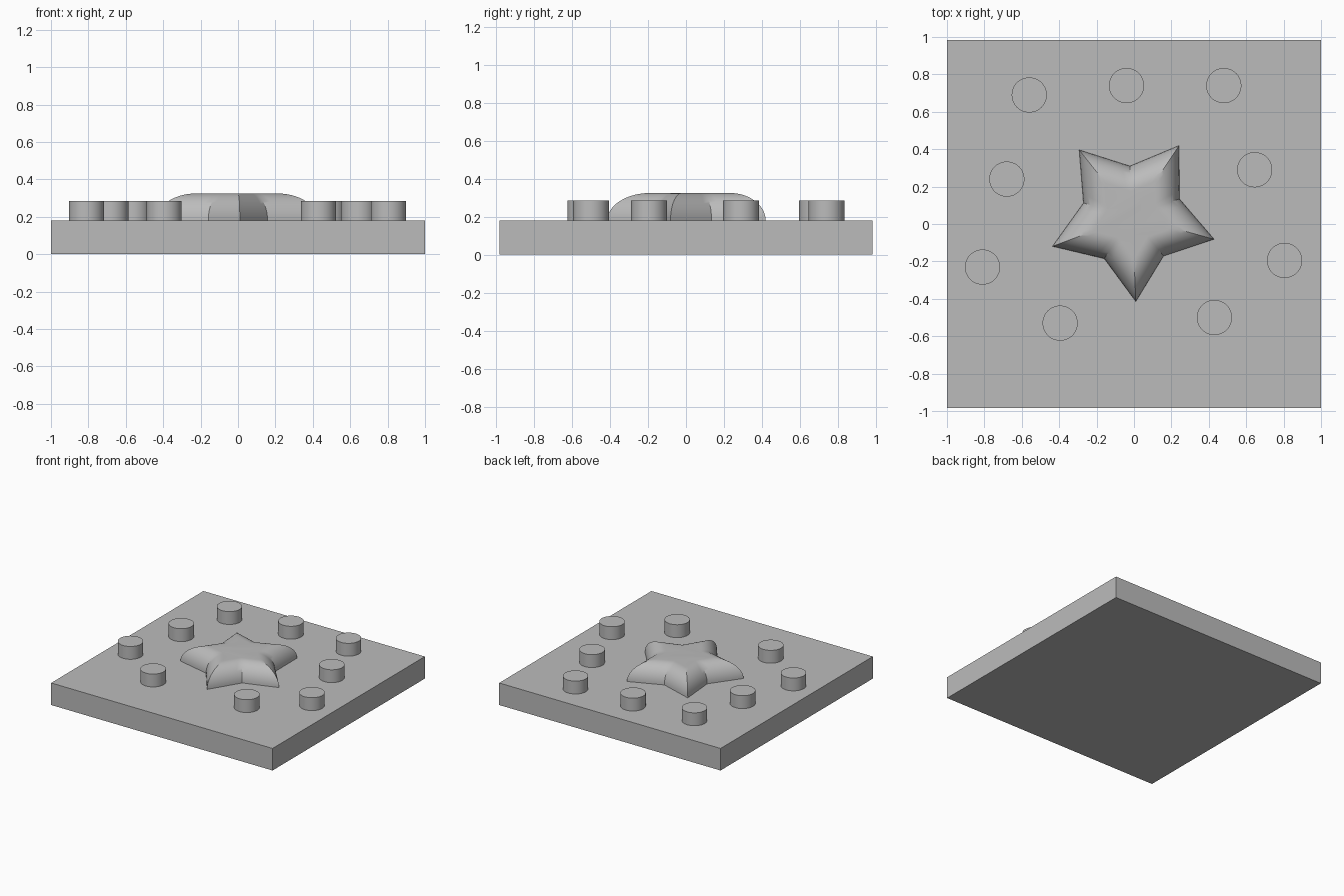
import bpy
import bmesh
import math

cube = bpy.data.objects.get("Cube")
if cube:
    bpy.data.objects.remove(cube, do_unlink=True)

grey = bpy.data.materials.new("plain_grey")
grey.use_nodes = True
colour = (0.5, 0.5, 0.5, 1)
grey.diffuse_color = colour
grey.node_tree.nodes["Principled BSDF"].inputs["Base Color"].default_value = colour

BASE_TOP = 0.18


def finish(obj, name, smooth=True):
    obj.name = name
    obj.data.materials.append(grey)
    if smooth:
        bpy.ops.object.select_all(action="DESELECT")
        obj.select_set(True)
        bpy.context.view_layer.objects.active = obj
        bpy.ops.object.shade_smooth_by_angle(angle=math.radians(30))


# Base plate
bpy.ops.mesh.primitive_cube_add(size=1, location=(0, 0, BASE_TOP / 2))
plate = bpy.context.object
plate.scale = (2, 1.965, BASE_TOP)
bpy.ops.object.transform_apply(location=False, rotation=False, scale=True)
finish(plate, "base_plate", smooth=False)

# Round studs scattered around the star
STUD_HEIGHT = 0.105
studs = [(-0.56, 0.69), (-0.04, 0.74), (0.48, 0.74), (-0.68, 0.24), (0.645, 0.29),
         (-0.81, -0.23), (0.805, -0.195), (-0.395, -0.53), (0.43, -0.5)]
for i, (x, y) in enumerate(studs):
    bpy.ops.mesh.primitive_cylinder_add(vertices=48, radius=0.094, depth=STUD_HEIGHT,
                                        location=(x, y, BASE_TOP + STUD_HEIGHT / 2))
    finish(bpy.context.object, f"stud_{i + 1}")

# Domed star: shrinking star outlines stacked on a quarter-ellipse, flat in the middle
STAR_HEIGHT, OUTER, INNER = 0.145, 0.455, 0.27
RINGS, FLAT, SPLIT = 14, 0.5, 6
start = math.radians(-87.5)

corners = []
for k in range(10):
    radius = INNER if k % 2 else OUTER
    angle = start + k * math.pi / 5
    corners.append((radius * math.cos(angle), radius * math.sin(angle)))
outline = []
for (ax, ay), (bx, by) in zip(corners, corners[1:] + corners[:1]):
    for j in range(SPLIT):
        t = j / SPLIT
        outline.append((ax + (bx - ax) * t, ay + (by - ay) * t))

bm = bmesh.new()
rings = []
for i in range(RINGS + 1):
    a = i / RINGS * math.pi / 2
    s = FLAT + (1 - FLAT) * math.cos(a)
    z = STAR_HEIGHT * math.sin(a)
    rings.append([bm.verts.new((x * s, y * s, z)) for x, y in outline])
n = len(outline)
for low, high in zip(rings, rings[1:]):
    for j in range(n):
        k = (j + 1) % n
        bm.faces.new((low[j], low[k], high[k], high[j]))
bm.faces.new(rings[-1])
bm.faces.new(rings[0][::-1])
bmesh.ops.recalc_face_normals(bm, faces=bm.faces)
mesh = bpy.data.meshes.new("star")
bm.to_mesh(mesh)
bm.free()
star = bpy.data.objects.new("star", mesh)
star.location = (-0.01, 0.04, BASE_TOP)
bpy.context.collection.objects.link(star)
finish(star, "domed_star")
